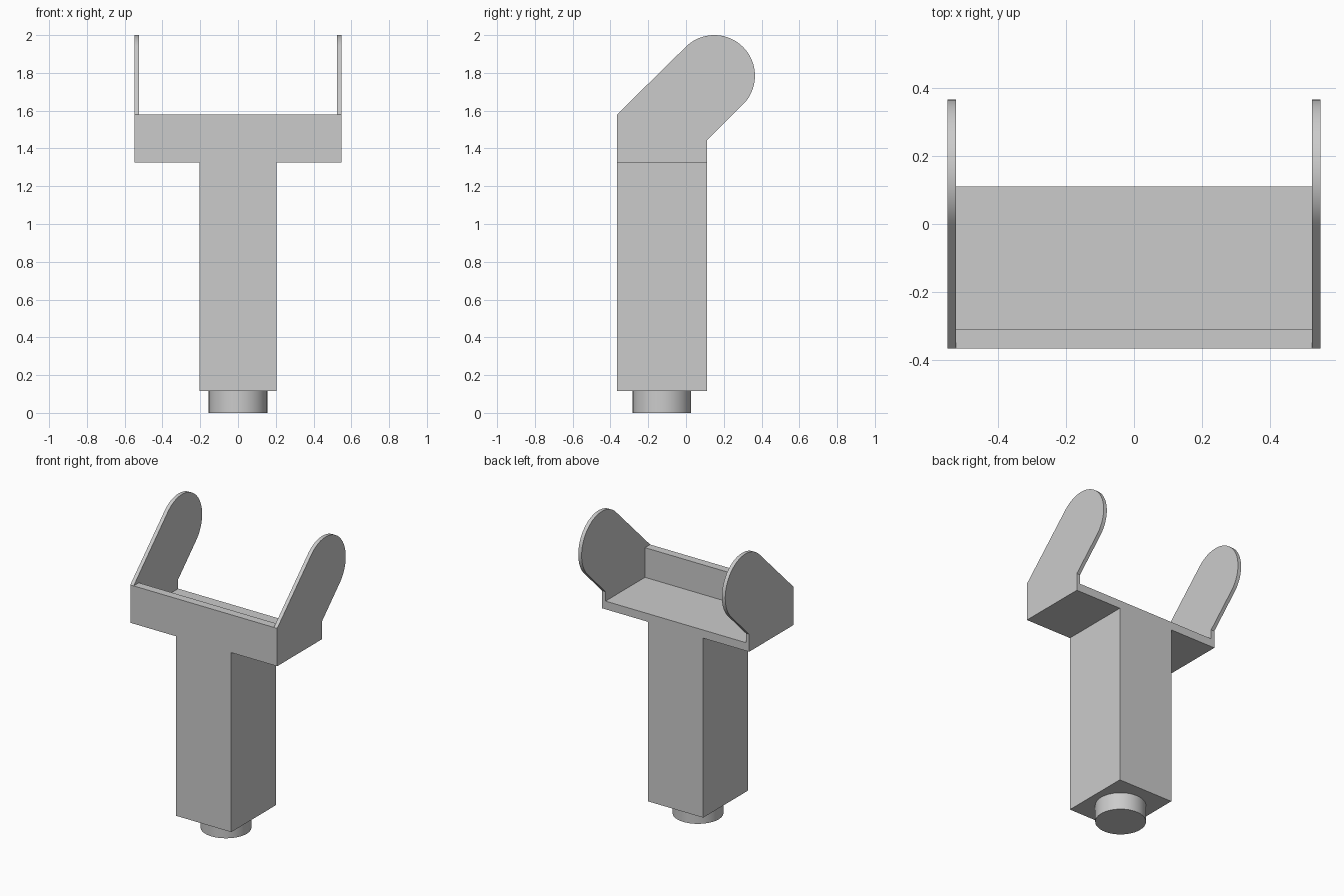
import bpy, bmesh, math

if "Cube" in bpy.data.objects:
    bpy.data.objects.remove(bpy.data.objects["Cube"])


def extrude_x(name, profile, x0, x1):
    """Prism from a closed (y, z) profile, spanning x0..x1."""
    bm = bmesh.new()
    face = bm.faces.new([bm.verts.new((x0, y, z)) for y, z in profile])
    res = bmesh.ops.extrude_face_region(bm, geom=[face])
    verts = [v for v in res["geom"] if isinstance(v, bmesh.types.BMVert)]
    bmesh.ops.translate(bm, verts=verts, vec=(x1 - x0, 0, 0))
    bmesh.ops.recalc_face_normals(bm, faces=bm.faces)
    mesh = bpy.data.meshes.new(name)
    bm.to_mesh(mesh)
    bm.free()
    obj = bpy.data.objects.new(name, mesh)
    bpy.context.collection.objects.link(obj)
    return obj


def smooth(obj):
    bpy.ops.object.select_all(action='DESELECT')
    obj.select_set(True)
    bpy.context.view_layer.objects.active = obj
    bpy.ops.object.shade_smooth_by_angle(angle=math.radians(30))


FRONT, BACK = -0.365, 0.11
OUTER, INNER = 0.548, 0.523
BASE, HEAD, RIM = 0.115, 1.325, 1.58
WALL = 0.055

# Square column
extrude_x("column", [(FRONT, BASE), (BACK, BASE), (BACK, HEAD), (FRONT, HEAD)], -0.205, 0.205)

# Head: floor with a raised front wall
extrude_x("head_channel", [
    (FRONT, HEAD), (BACK, HEAD), (BACK, HEAD + WALL),
    (FRONT + WALL, HEAD + WALL), (FRONT + WALL, RIM), (FRONT, RIM)], -INNER, INNER)

# Side arms: slanted plates with a round end, mirrored
cy, cz, r, steps = 0.15, 1.785, 0.215, 40
arc = [(cy + r * math.cos(a), cz + r * math.sin(a))
       for a in (math.radians(-45 + 180 * i / steps) for i in range(steps + 1))]
arm = extrude_x("side_arm", [(FRONT, HEAD), (BACK, HEAD), (BACK, 1.443)] + arc + [(FRONT, RIM)],
                INNER, OUTER)
mirror = arm.modifiers.new("Mirror", 'MIRROR')
mirror.use_axis[0] = True
smooth(arm)

# Round peg under the column
bpy.ops.mesh.primitive_cylinder_add(vertices=64, radius=0.155, depth=BASE,
                                    location=(0, (FRONT + BACK) / 2, BASE / 2))
peg = bpy.context.object
peg.name = "bottom_peg"
smooth(peg)
